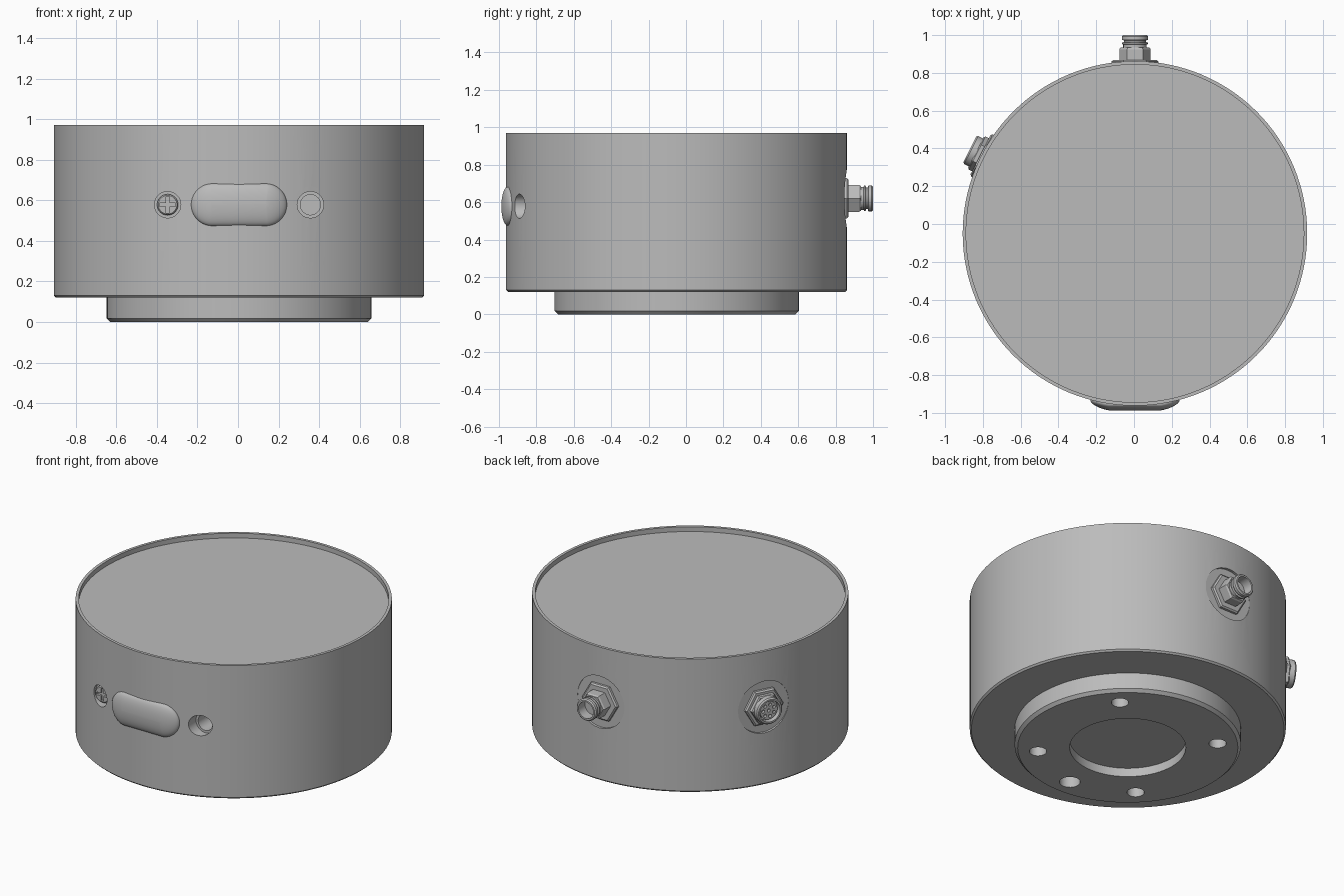
import bpy, bmesh, math
from mathutils import Matrix, Vector

old = bpy.data.objects.get("Cube")
if old:
    bpy.data.objects.remove(old, do_unlink=True)

CX, CY, R = 0.005, -0.05, 0.912
CENTRE = Vector((CX, CY, 0))

grey = bpy.data.materials.new("satin_grey")
grey.use_nodes = True
COLOUR = (0.5, 0.5, 0.5, 1)
grey.diffuse_color = COLOUR
grey.node_tree.nodes["Principled BSDF"].inputs["Base Color"].default_value = COLOUR


def loft(name, rings, matrix=None):
    """Join rings of points into a capped solid."""
    bm = bmesh.new()
    loops = [[bm.verts.new(p) for p in ring] for ring in rings]
    n = len(loops[0])
    for a, b in zip(loops, loops[1:]):
        for i in range(n):
            j = (i + 1) % n
            bm.faces.new((a[i], a[j], b[j], b[i]))
    bm.faces.new(loops[0][::-1])
    bm.faces.new(loops[-1])
    bmesh.ops.recalc_face_normals(bm, faces=bm.faces)
    mesh = bpy.data.meshes.new(name)
    bm.to_mesh(mesh)
    bm.free()
    mesh.materials.append(grey)
    obj = bpy.data.objects.new(name, mesh)
    if matrix:
        mesh.transform(matrix)
    bpy.context.collection.objects.link(obj)
    return obj


def lathe(name, profile, matrix=None, sides=48):
    """Turn (radius, height) points around the local z axis."""
    angles = [math.tau * i / sides for i in range(sides)]
    return loft(name, [[(r * math.cos(a), r * math.sin(a), z) for a in angles]
                       for r, z in profile], matrix)


def drill(name, r, z0, z1, matrix=None):
    return lathe(name, [(r, z0), (r, z1)], matrix, 32)


def box(name, sx, sy, z0, z1, matrix=None):
    ring = [(-sx, -sy), (sx, -sy), (sx, sy), (-sx, sy)]
    return loft(name, [[(x, y, z) for x, y in ring] for z in (z0, z1)], matrix)


def cut(target, cutters):
    for cutter in cutters:
        mod = target.modifiers.new("cut", "BOOLEAN")
        mod.operation = "DIFFERENCE"
        mod.solver = "EXACT"
        mod.object = cutter
        bpy.context.view_layer.objects.active = target
        bpy.ops.object.modifier_apply(modifier=mod.name)
        bpy.data.objects.remove(cutter, do_unlink=True)


def outward(degrees, z, x=0.0):
    """Frame on the housing axis whose local z points outwards."""
    return (Matrix.Translation(CENTRE + Vector((x, 0, z)))
            @ Matrix.Rotation(math.radians(degrees - 90), 4, "Z")
            @ Matrix.Rotation(math.radians(-90), 4, "X"))


base_frame = Matrix.Translation(CENTRE)
back = outward(90, 0.62)
side = outward(153, 0.615)
HOLE_X, HOLE_Z = 0.352, 0.578
left_hole = outward(-90, HOLE_Z, HOLE_X)
right_hole = outward(-90, HOLE_Z, -HOLE_X)

# Housing with a shallow dish on top
housing = lathe("housing", [(R - 0.01, 0.12), (R, 0.13), (R, 0.97),
                            (R - 0.018, 0.97), (R - 0.018, 0.94)], base_frame, 128)
cutters = [drill("spot_face_cutter", 0.165, R - 0.016, 1.1, f) for f in (back, side)]
cutters += [drill("counterbore_cutter", 0.065, 0.79, 1.1, f) for f in (left_hole, right_hole)]
cutters.append(drill("pin_hole_cutter", 0.05, 0.68, 0.85, left_hole))
cut(housing, cutters)

# Mounting base with a centre bore, four screw holes and one locating hole
base = lathe("mounting_base", [(0.635, 0), (0.653, 0.018), (0.653, 0.125)], base_frame, 96)
cutters = [lathe("bore_cutter", [(0.335, -0.1), (0.335, 0.055)], base_frame, 64)]
for angle, r in [(45, 0.05), (135, 0.05), (225, 0.05), (315, 0.05), (270, 0.06)]:
    a = math.radians(angle)
    spot = CENTRE + 0.52 * Vector((math.cos(a), math.sin(a), 0))
    cutters.append(drill("base_hole_cutter", r, -0.1, 0.1, Matrix.Translation(spot)))
cut(base, cutters)

# Cross-head screw in the right hole
screw = lathe("cross_screw", [(0.052, 0.78), (0.052, 0.815), (0.046, 0.822)], right_hole, 32)
cut(screw, [box("slot_cutter", 0.04, 0.009, 0.807, 0.9, right_hole),
            box("slot_cutter", 0.009, 0.04, 0.807, 0.9, right_hole)])

# Domed pill window wrapped over the front
HALF, STRAIGHT = 0.104, 0.132


def pill_ring(inset, height):
    ring = []
    for i in range(48):
        a = math.tau * (i + 0.5) / 48
        x = math.copysign(STRAIGHT, math.cos(a)) + (HALF - inset) * math.cos(a)
        z = (HALF - inset) * math.sin(a)
        y = CY - math.sqrt(R * R - x * x) - height
        ring.append((CX + x, y, HOLE_Z + z))
    return ring


rings = [pill_ring(0, -0.03)]
for k in range(9):
    t = math.radians(10 * k)
    rings.append(pill_ring(HALF * (1 - math.cos(t)), 0.003 + 0.032 * math.sin(t)))
rings.append(pill_ring(HALF * 0.97, 0.035))
loft("pill_window", rings)

# Hex lock nuts shared by both connectors
for name, frame in (("back", back), ("side", side)):
    lathe(name + "_lock_nut", [(0.125, 0.85), (0.125, 0.91), (0.115, 0.918)], frame, 6)

# Back connector: small nut and grooved hollow tube
lathe("back_connector_nut", [(0.083, 0.9), (0.083, 0.975), (0.076, 0.985)], back, 6)
lathe("back_connector_tube",
      [(0.062, 0.9), (0.062, 1.0), (0.068, 1.003), (0.068, 1.01), (0.058, 1.013),
       (0.058, 1.022), (0.069, 1.025), (0.069, 1.043), (0.062, 1.05),
       (0.052, 1.05), (0.052, 0.96)], back)

# Side connector: collar, hollow ring and an insert with eight contacts
lathe("side_connector_nut", [(0.098, 0.9), (0.098, 0.938), (0.09, 0.945)], side, 6)
lathe("side_connector_ring",
      [(0.083, 0.9), (0.083, 0.973), (0.076, 0.981), (0.066, 0.981), (0.066, 0.94)], side)
insert = lathe("contact_insert", [(0.056, 0.93), (0.056, 0.965)], side)
spots = [(0, 0)] + [(0.037 * math.cos(math.tau * i / 7), 0.037 * math.sin(math.tau * i / 7))
                    for i in range(7)]
cut(insert, [lathe("contact_cutter", [(0.01, 0.945), (0.01, 1.0)],
                   side @ Matrix.Translation((x, y, 0)), 12) for x, y in spots])

# Smooth round surfaces while keeping edges crisp
bpy.ops.object.select_all(action="DESELECT")
for obj in bpy.context.collection.objects:
    if obj.type == "MESH" and obj.data.materials and obj.data.materials[0] == grey:
        obj.select_set(True)
        bpy.context.view_layer.objects.active = obj
bpy.ops.object.shade_smooth_by_angle(angle=math.radians(30))
